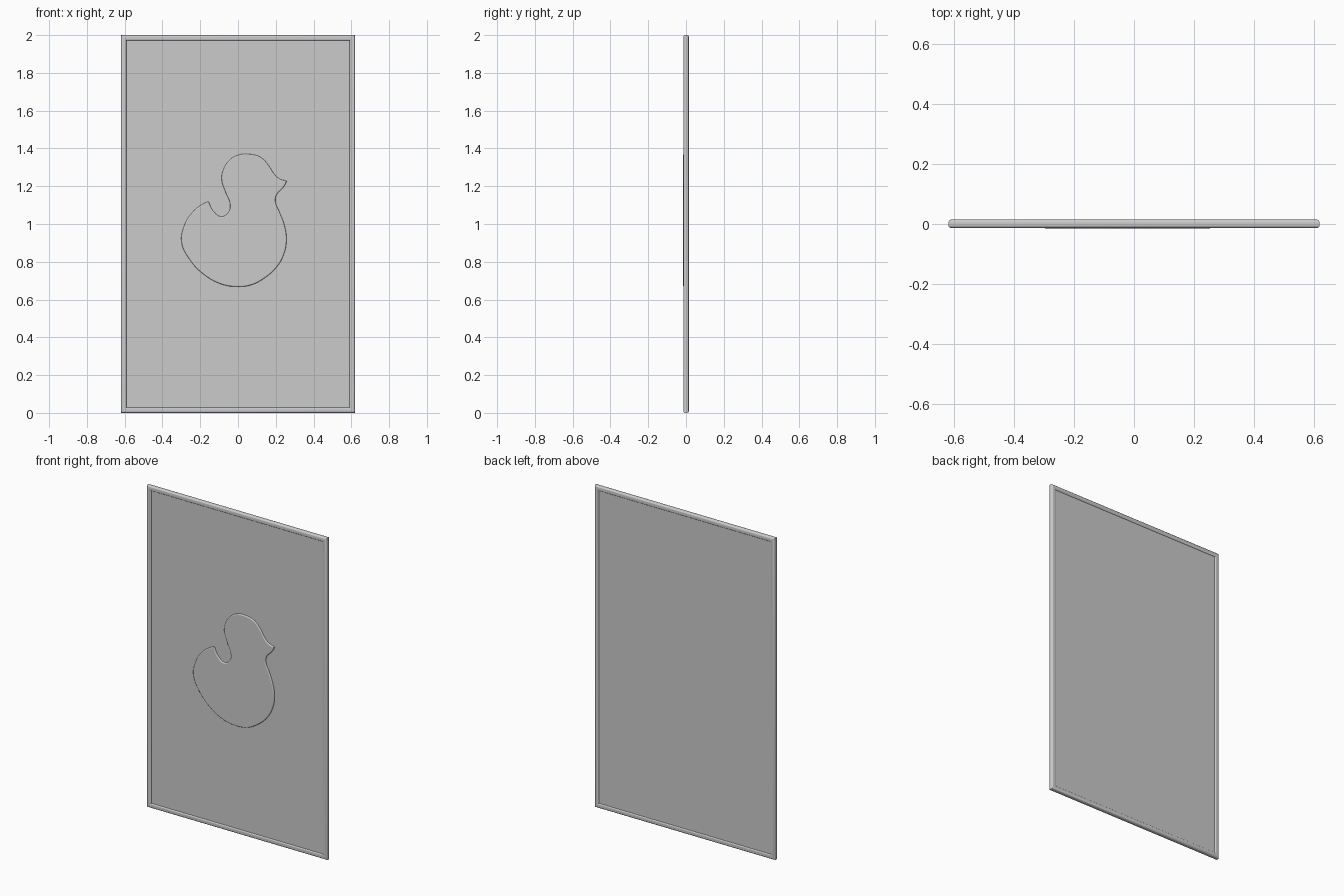
import bpy, bmesh, math

if "Cube" in bpy.data.objects:
    bpy.data.objects.remove(bpy.data.objects["Cube"])

W, H = 0.62, 2.0          # half width, height
FW = 0.03                 # frame width
Y0, Y1 = -0.0135, 0.015   # frame front and back
R = 0.01                  # frame edge rounding


def finish(ob, angle=35):
    bpy.ops.object.select_all(action='DESELECT')
    ob.select_set(True)
    bpy.context.view_layer.objects.active = ob
    bpy.ops.object.shade_smooth_by_angle(angle=math.radians(angle))


def mesh_object(name, bm):
    bmesh.ops.recalc_face_normals(bm, faces=bm.faces)
    me = bpy.data.meshes.new(name)
    bm.to_mesh(me)
    bm.free()
    ob = bpy.data.objects.new(name, me)
    bpy.context.collection.objects.link(ob)
    return ob


# Frame: rounded profile (inset, y) swept round the rectangle with mitred corners
profile = []
for cx, cy, start in ((FW - R, Y1 - R, 0), (R, Y1 - R, 90),
                      (R, Y0 + R, 180), (FW - R, Y0 + R, 270)):
    for i in range(6):
        a = math.radians(start + 18 * i)
        profile.append((cx + R * math.cos(a), cy + R * math.sin(a)))
bm = bmesh.new()
rings = []
for sx, top in ((-1, 0), (1, 0), (1, 1), (-1, 1)):
    rings.append([bm.verts.new((sx * (W - d), y, H - d if top else d))
                  for d, y in profile])
n = len(profile)
for k in range(4):
    a, b = rings[k], rings[(k + 1) % 4]
    for i in range(n):
        j = (i + 1) % n
        bm.faces.new((a[i], a[j], b[j], b[i]))
finish(mesh_object("frame", bm))

# Flat panel held inside the frame
bm = bmesh.new()
bmesh.ops.create_cube(bm, size=1)
for v in bm.verts:
    v.co.x *= 2 * (W - FW / 2)
    v.co.y = 0.001 + v.co.y * 0.016
    v.co.z = H / 2 + v.co.z * (H - FW)
mesh_object("panel", bm)

# Raised duck-shaped relief: smooth outline with sharp tail and beak tips
outline = [(-.156, 1.12), (-.13, 1.068), (-.087, 1.04), (-.05, 1.063), (-.042, 1.105),
           (-.066, 1.168), (-.087, 1.237), (-.077, 1.29), (-.045, 1.338), (.003, 1.366),
           (.061, 1.37), (.119, 1.354), (.161, 1.312), (.188, 1.27), (.214, 1.243),
           (.259, 1.227), (.241, 1.195), (.204, 1.153), (.198, 1.121), (.22, 1.063),
           (.246, .994), (.257, .92), (.243, .84), (.204, .771), (.135, .71),
           (.066, .676), (-.008, .668), (-.087, .681), (-.183, .734), (-.257, .813),
           (-.299, .903), (-.288, .983), (-.241, 1.063), (-.188, 1.105)]
cu = bpy.data.curves.new("bird_relief", 'CURVE')
cu.dimensions = '2D'
cu.fill_mode = 'BOTH'
cu.resolution_u = 6
cu.bevel_depth = 0.006
cu.bevel_resolution = 3
cu.offset = -0.006
cu.extrude = 0.002
sp = cu.splines.new('BEZIER')
sp.bezier_points.add(len(outline) - 1)
sp.use_cyclic_u = True
for i, (p, (x, z)) in enumerate(zip(sp.bezier_points, outline)):
    p.co = (x, z, 0)
    p.handle_left_type = p.handle_right_type = 'VECTOR' if i in (0, 15) else 'AUTO'
ob = bpy.data.objects.new("bird_relief", cu)
bpy.context.collection.objects.link(ob)
ob.rotation_euler.x = math.pi / 2
ob.location.y = -0.007
bpy.ops.object.select_all(action='DESELECT')
ob.select_set(True)
bpy.context.view_layer.objects.active = ob
bpy.ops.object.convert(target='MESH')
finish(bpy.context.object)
